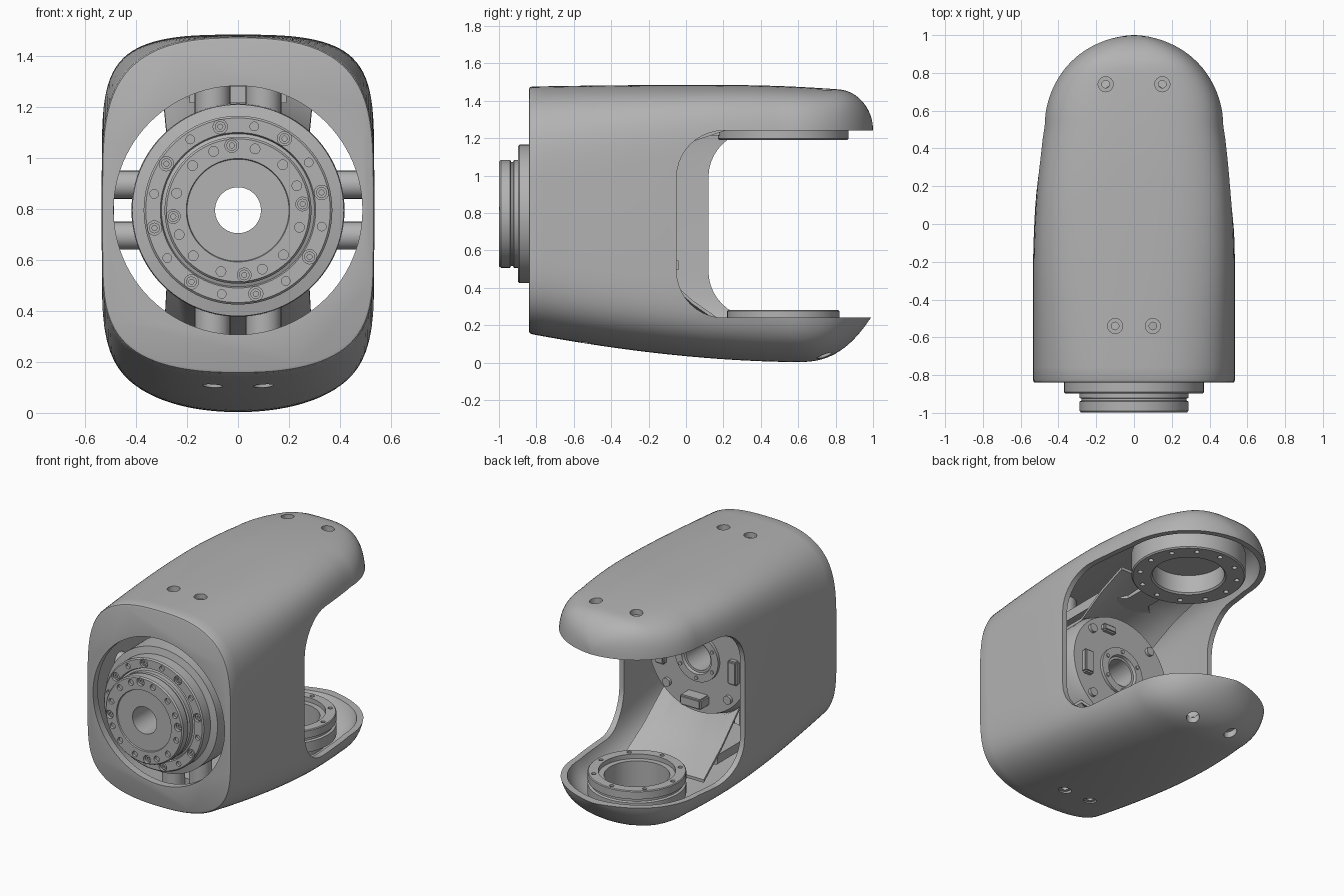
import bpy, bmesh, math
from math import sin, cos, pi, radians
from mathutils import Matrix, Vector

cube = bpy.data.objects.get("Cube")
if cube:
    bpy.data.objects.remove(cube, do_unlink=True)

grey = bpy.data.materials.new("machined grey")
grey.use_nodes = True
GREY = (0.45, 0.45, 0.45, 1)
grey.diffuse_color = GREY
grey.node_tree.nodes["Principled BSDF"].inputs["Base Color"].default_value = GREY

AXIS_Z = 0.795            # height of the motor axis
ARM_Y = 0.52              # centre of the fork bearings


def make(name, bm):
    bmesh.ops.recalc_face_normals(bm, faces=bm.faces)
    mesh = bpy.data.meshes.new(name)
    bm.to_mesh(mesh)
    bm.free()
    mesh.materials.append(grey)
    obj = bpy.data.objects.new(name, mesh)
    bpy.context.collection.objects.link(obj)
    return obj


def activate(obj):
    bpy.ops.object.select_all(action='DESELECT')
    obj.select_set(True)
    bpy.context.view_layer.objects.active = obj


def smooth(obj):
    activate(obj)
    bpy.ops.object.shade_smooth_by_angle(angle=radians(35))
    return obj


def cut(obj, cutter):
    activate(obj)
    mod = obj.modifiers.new("cut", 'BOOLEAN')
    mod.operation, mod.solver, mod.object = 'DIFFERENCE', 'EXACT', cutter
    bpy.ops.object.modifier_apply(modifier=mod.name)
    bpy.data.objects.remove(cutter, do_unlink=True)


def skin(bm, rings, closed):
    """Join rings of points with quads; cap the ends unless closed."""
    vs = [[bm.verts.new(p) for p in ring] for ring in rings]
    pairs = list(zip(vs, vs[1:])) + ([(vs[-1], vs[0])] if closed else [])
    n = len(vs[0])
    for a, b in pairs:
        for i in range(n):
            j = (i + 1) % n
            bm.faces.new((a[i], a[j], b[j], b[i]))
    if not closed:
        bm.faces.new(vs[0])
        bm.faces.new(vs[-1])


def lathe(name, profile, origin, axis, segs=72):
    """Turn a closed (radius, height) profile about the y or z axis."""
    o, rings = Vector(origin), []
    for k in range(segs):
        c, s = cos(2 * pi * k / segs), sin(2 * pi * k / segs)
        rings.append([o + (Vector((r * c, h, r * s)) if axis == 'Y'
                           else Vector((r * c, r * s, h))) for r, h in profile])
    bm = bmesh.new()
    skin(bm, rings, True)
    return make(name, bm)


def rods(name, specs, axis):
    """Several cylinders in one mesh: (centre, radius, length)."""
    turn = {'X': Matrix.Rotation(pi / 2, 4, 'Y'), 'Y': Matrix.Rotation(pi / 2, 4, 'X'),
            'Z': Matrix.Identity(4)}[axis]
    bm = bmesh.new()
    for centre, r, length in specs:
        bmesh.ops.create_cone(bm, cap_ends=True, segments=24, radius1=r, radius2=r,
                              depth=length, matrix=Matrix.Translation(centre) @ turn)
    return make(name, bm)


def blocks(name, specs):
    bm = bmesh.new()
    for centre, size in specs:
        bmesh.ops.create_cube(bm, size=1, matrix=Matrix.Translation(centre) @ Matrix.Diagonal((*size, 1)))
    bmesh.ops.bevel(bm, geom=bm.edges[:], offset=0.01, segments=2, affect='EDGES')
    return make(name, bm)


def ring_points(r, angles, y):
    return [(r * cos(radians(a)), y, AXIS_Z + r * sin(radians(a))) for a in angles]


# Outer casing: super-elliptic sections swept from the flat face to the round fork tips
def top(y):
    z = 1.484 - 0.012 * min(0, y) ** 2 - 0.03 * max(0, (y - 0.2) / 0.7) ** 2
    d = min(1, max(0, (y - 0.82) / 0.18))
    return z - 0.2 * (1 - math.sqrt(1 - d * d))


def bottom(y):
    if y < 0.6:
        return 0.003 + 0.152 * ((0.6 - y) / 1.44) ** 1.8
    return 0.003 + 0.225 * ((y - 0.6) / 0.38) ** 2.5


def power(v, e):
    return math.copysign(abs(v) ** e, v)


def section(y, inset, shrink=1.0):
    tip = 0.48 - inset
    if y < ARM_Y:
        w = 0.535 - 0.053 * max(0, (y + 0.3) / 0.82) ** 2 - inset
        ye = y
    else:
        w = tip * math.sqrt(max(0, 1 - ((y - ARM_Y) / tip) ** 2))
        ye = ARM_Y + (y - ARM_Y) * 0.48 / tip
    square = min(1, max(0, y + 0.84))      # corners tighten away from the face
    mid, pts = 0.78, []
    for k in range(96):
        c, s = cos(2 * pi * k / 96), sin(2 * pi * k / 96)
        if s >= 0:
            h, p, q = top(ye) - inset - mid, 2.6 + 0.4 * square, 4.2 + 3.3 * square
        else:
            h, p, q = mid - bottom(ye) - inset, 2.4 - 0.4 * square, 5 + 2.5 * square
        pts.append((shrink * w * power(c, 2 / p), y, mid + shrink * h * power(s, 2 / q)))
    return pts


def casing(name, front, inset):
    bm = bmesh.new()
    rings = [section(front, inset, 0.98), section(front + 0.004, inset, 0.993)]
    n = 20
    rings += [section(front + 0.015 + (ARM_Y - front - 0.015) * k / n, inset) for k in range(n)]
    rings += [section(ARM_Y + (0.48 - inset) * sin(radians(k * 4.4)), inset) for k in range(21)]
    skin(bm, rings, False)
    return make(name, bm)


def slot(x0, x1, back):
    """Fork opening with rounded inner corners, running out past the tips."""
    r, lo, hi = 0.25, 0.24, 1.24
    pts = [(1.3, lo)]
    for zc, start in ((lo + r, 270), (hi - r, 180)):
        pts += [(back + r + r * cos(radians(start - 9 * k)),
                 zc + r * sin(radians(start - 9 * k))) for k in range(11)]
    pts.append((1.3, hi))
    bm = bmesh.new()
    skin(bm, [[(x, y, z) for y, z in pts] for x in (x0, x1)], False)
    return make("slot_cutter", bm)


shell = casing("outer_shell", -0.84, 0)
cut(shell, casing("cavity_cutter", -0.79, 0.035))
mouth = lathe("mouth_cutter", [(0.001, -1.1), (0.488, -1.1), (0.488, -0.7), (0.001, -0.7)],
              (0, 0, AXIS_Z), 'Y', 96)
cut(shell, mouth)
cut(shell, slot(-0.005, 0.8, -0.05))
cut(shell, slot(-0.8, 0.005, 0.12))
SCREWS = [(x * s, y) for x, y in ((0.15, 0.74), (0.1, -0.54)) for s in (-1, 1)]
cut(shell, rods("screw_cutter", [((x, y, z), 0.04, 0.34) for x, y in SCREWS for z in (0.04, 1.5)], 'Z'))
smooth(shell)

# Motor: stepped drum with output flange and through bore
drum = lathe("motor_drum", [
    (0.09, -0.99), (0.2, -0.99), (0.203, -0.999), (0.28, -0.999), (0.288, -0.99),
    (0.288, -0.94), (0.278, -0.935), (0.278, -0.925), (0.288, -0.92), (0.288, -0.89),
    (0.3, -0.885), (0.305, -0.898), (0.362, -0.898), (0.37, -0.89), (0.37, -0.82),
    (0.415, -0.81), (0.418, -0.62), (0.395, -0.6), (0.395, -0.2), (0.37, -0.13),
    (0.16, -0.13), (0.16, -0.11), (0.11, -0.11), (0.105, -0.13), (0.09, -0.13)],
    (0, 0, AXIS_Z), 'Y', 96)
BIG = [12 + 45 * k for k in range(8)]
SMALL = [34 + 45 * k for k in range(8)]
OUT = [5.5 + 90 * k for k in range(4)]
PINS = [a + d for a in OUT for d in (-21, 17, 40)]
holes = [(p, 0.028, 0.04) for p in ring_points(0.335, BIG, -0.9)]
holes += [(p, 0.017, 0.04) for p in ring_points(0.335, SMALL, -0.9)]
holes += [(p, 0.027, 0.04) for p in ring_points(0.255, OUT, -0.996)]
holes += [(p, 0.019, 0.03) for p in ring_points(0.25, PINS, -0.996)]
cut(drum, rods("bolt_cutter", holes, 'Y'))
smooth(drum)
for label, r, angles, y in (("flange", 0.335, BIG, -0.89), ("output", 0.255, OUT, -0.986)):
    for p in ring_points(r, angles, y):
        smooth(lathe(label + "_bolt", [(0.01, 0), (0.021, 0), (0.021, 0.012), (0.01, 0.012)], p, 'Y', 16))

# Rear face of the motor: connectors and cap screws
blocks("rear_connectors", [((s * 0.27, -0.12, AXIS_Z - 0.03), (0.07, 0.05, 0.16)) for s in (-1, 1)]
       + [((0, -0.09, 0.52), (0.16, 0.1, 0.07)), ((0.1, -0.12, 1.06), (0.1, 0.04, 0.05))])
smooth(rods("rear_screws", [(p, 0.028, 0.03) for p in ring_points(0.32, range(45, 360, 90), -0.125)]
            + [(p, 0.012, 0.01) for p in ring_points(0.135, range(30, 390, 60), -0.108)], 'Y'))

# Bosses tying the motor to the shell
smooth(rods("side_bosses", [((s * 0.44, -0.54, AXIS_Z + d), 0.055, 0.12)
                            for s in (-1, 1) for d in (-0.1, 0.1)], 'X'))
for x, y in SCREWS:
    if y < 0:
        tubes = (("top_boss", 1.16, 1.44, 0.07), ("bottom_boss", 0.12, 0.43, 0.07))
    else:
        tubes = (("tip_boss", 1.35, 1.425, 0.06),)
    for name, lo, hi, r in tubes:
        smooth(lathe(name, [(0.02, lo), (r, lo), (r, hi), (0.02, hi)], (x, y, 0), 'Z', 32))

# Brackets from the motor to the two fork bearings
HALF = [(0.19, -0.5), (0.19, -0.06), (0.08, 0.04), (0.08, 0.3)]
PLAN = HALF + [(-x, y) for x, y in reversed(HALF)]
for name, lo, hi in (("upper_bracket", 1.215, 1.28), ("lower_bracket", 0.15, 0.21)):
    bm = bmesh.new()
    skin(bm, [[(x, y, z) for x, y in PLAN] for z in (lo, hi)], False)
    make(name, bm)


def web(name, side, z_end):
    """Curved plate fanning from the motor rim out to a fork bearing."""
    rings = []
    for k in range(13):
        a = radians(45 + 7.5 * k)
        rim = Vector((0.395 * cos(a), -0.17, AXIS_Z + side * 0.395 * sin(a)))
        end = Vector((0.3 * cos(a) / cos(pi / 4), 0.24, z_end))
        start = rim + Vector((0, -0.35, 0))
        lift = Vector((0, 0, side * 0.02))
        path = [start, rim, rim.lerp(end, 0.5) + lift, end]
        rings.append(path + [p + lift for p in reversed(path)])
    bm = bmesh.new()
    skin(bm, rings, False)
    smooth(make(name, bm))


web("upper_web", 1, 1.25)
web("lower_web", -1, 0.19)

# Upper bearing: bolted ring with a sunken hub plate
upper = lathe("upper_bearing", [(0.22, 1.2), (0.23, 1.19), (0.342, 1.19), (0.35, 1.198), (0.35, 1.34),
                                (0.25, 1.36), (0.25, 1.41), (0.22, 1.41)], (0, ARM_Y, 0), 'Z')
cut(upper, rods("ring_cutter", [((0.3 * cos(k * pi / 6), ARM_Y + 0.3 * sin(k * pi / 6), 1.19), 0.016, 0.05)
                                for k in range(12)], 'Z'))
smooth(upper)
smooth(lathe("upper_hub", [(0.001, 1.32), (0.225, 1.32), (0.225, 1.4), (0.001, 1.4)],
             (0, ARM_Y, 0), 'Z'))

# Lower bearing: grooved open ring on a narrow seat
lower = lathe("lower_bearing", [(0.2, 0.06), (0.23, 0.06), (0.23, 0.12), (0.3, 0.13), (0.3, 0.2),
                                (0.285, 0.205), (0.285, 0.22), (0.3, 0.225), (0.3, 0.275), (0.295, 0.28),
                                (0.235, 0.28), (0.235, 0.25), (0.2, 0.25)], (0, ARM_Y, 0), 'Z')
cut(lower, rods("ring_cutter", [((0.267 * cos(k * pi / 4), ARM_Y + 0.267 * sin(k * pi / 4), 0.28), 0.014, 0.04)
                                for k in range(8)], 'Z'))
smooth(lower)
